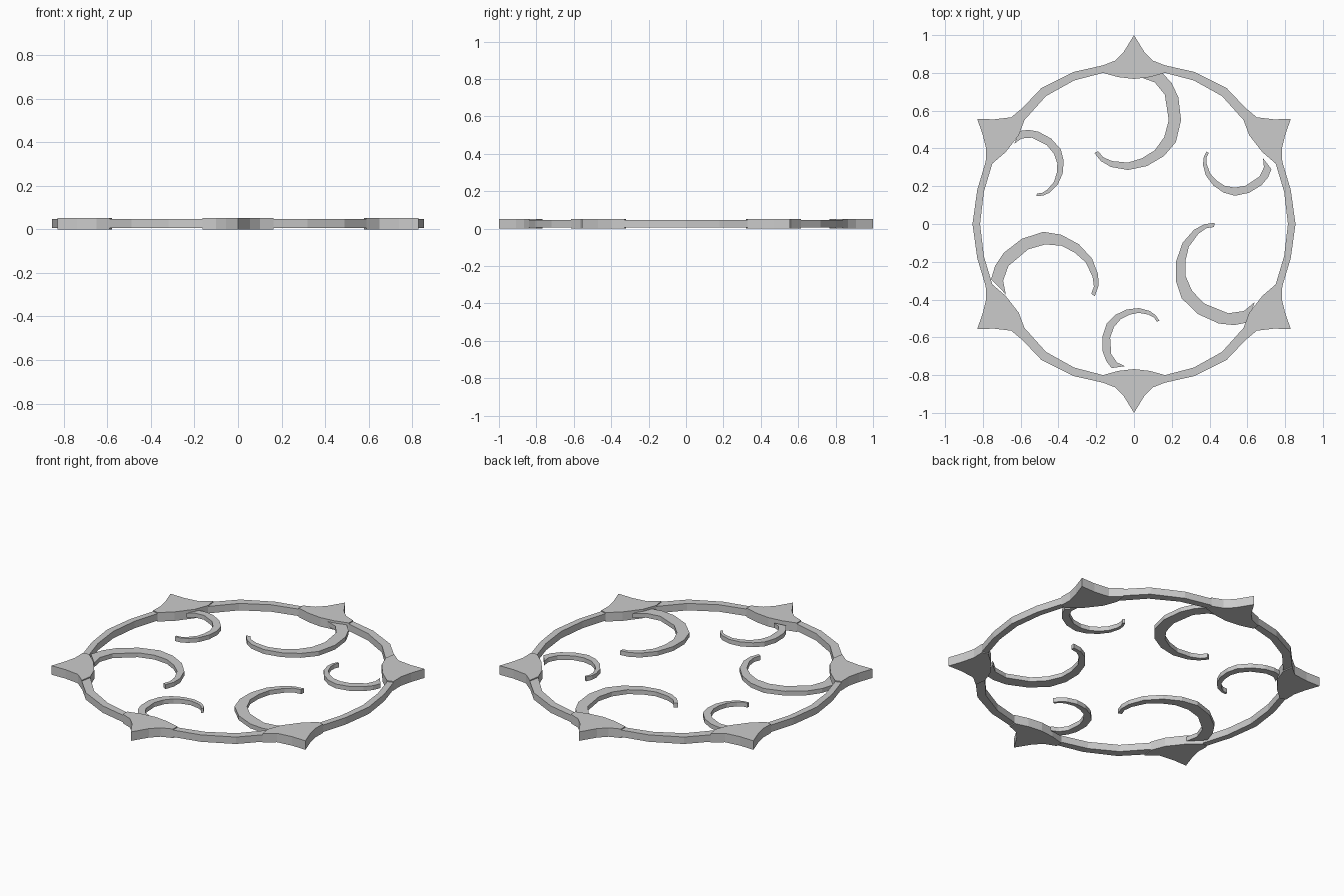
import bpy, bmesh
from math import radians
from mathutils import Vector, Matrix

cube = bpy.data.objects.get("Cube")
if cube:
    bpy.data.objects.remove(cube, do_unlink=True)


def strip(name, side_a, side_b, z0, z1, closed=False):
    """Solid band between two matching rows of 2D points."""
    bm = bmesh.new()
    rows = [[[bm.verts.new((x, y, z)) for x, y in side] for side in (side_a, side_b)]
            for z in (z0, z1)]
    (la, lb), (ua, ub) = rows
    n = len(side_a)
    for i in range(n if closed else n - 1):
        j = (i + 1) % n
        for quad in ((la, lb), (lb, ub), (ub, ua), (ua, la)):
            p, q = quad
            bm.faces.new((p[i], p[j], q[j], q[i]))
    if not closed:
        for i in (0, n - 1):
            bm.faces.new((la[i], lb[i], ub[i], ua[i]))
    bmesh.ops.recalc_face_normals(bm, faces=bm.faces)
    return finish(name, bm)


def plate(name, outline, z0, z1):
    """Flat plate with the given 2D outline."""
    bm = bmesh.new()
    face = bm.faces.new([bm.verts.new((x, y, z0)) for x, y in outline])
    top = bmesh.ops.extrude_face_region(bm, geom=[face])["geom"]
    verts = [v for v in top if isinstance(v, bmesh.types.BMVert)]
    bmesh.ops.translate(bm, verts=verts, vec=(0, 0, z1 - z0))
    bmesh.ops.recalc_face_normals(bm, faces=bm.faces)
    return finish(name, bm)


def finish(name, bm):
    mesh = bpy.data.meshes.new(name)
    bm.to_mesh(mesh)
    bm.free()
    obj = bpy.data.objects.new(name, mesh)
    bpy.context.collection.objects.link(obj)
    return obj


def flip(points, sx, sy):
    return [(x * sx, y * sy) for x, y in points]


def full_loop(quarter):
    """Mirror a quarter path, from the +y axis to the +x axis, into a loop."""
    right = quarter + flip(quarter[-2::-1], 1, -1)
    return right + flip(right[-2:0:-1], -1, 1)


# Outer ring
outer = [(0, .84), (.164, .84), (.32, .805), (.49, .72), (.59, .615),
         (.785, .33), (.83, .18), (.855, 0)]
inner = [(0, .80), (.164, .80), (.317, .76), (.466, .677), (.58, .55),
         (.75, .32), (.795, .17), (.815, 0)]
strip("ring", full_loop(outer), full_loop(inner), .006, .047, closed=True)

# Pointed plates at the front and back
half = [(0, 1), (.055, .91), (.10, .865), (.164, .84), (.164, .80), (.085, .778), (0, .768)]
end_point = half + flip(half[-2:0:-1], -1, 1)
for name, sy in (("back_point", 1), ("front_point", -1)):
    plate(name, flip(end_point, 1, sy), 0, .053)

# Four pointed plates at the sides
side_point = [(.83, .556), (.74, .554), (.65, .565), (.59, .615), (.58, .55),
              (.61, .47), (.68, .38), (.75, .32), (.785, .33), (.783, .40), (.80, .47)]
for name, sx, sy in (("back_left_point", 1, 1), ("back_right_point", -1, 1),
                     ("front_left_point", 1, -1), ("front_right_point", -1, -1)):
    plate(name, flip(side_point, sx, sy), 0, .053)

# Tapered curls, all one shape measured from its tip
curl_out = [(.15, .80), (.20, .745), (.235, .67), (.249, .55), (.222, .434), (.159, .36),
            (.069, .307), (-.032, .286), (-.122, .302), (-.175, .333), (-.21, .376)]
curl_in = [(.04, .775), (.11, .75), (.163, .685), (.184, .55), (.16, .46), (.11, .39),
           (.042, .348), (-.032, .325), (-.116, .333), (-.164, .354), (-.19, .386)]
curl_tip = Vector((-.2, .381))


def curl(name, tip, angle, scale):
    turn = Matrix.Rotation(radians(angle), 2)
    sides = [[turn @ (Vector(p) - curl_tip) * scale + Vector(tip) for p in side]
             for side in (curl_out, curl_in)]
    strip(name, *sides, .014, .040)


curl("large_curl_back", curl_tip, 0, 1)
curl("large_curl_right", (-.217, -.376), 121, 1)
curl("large_curl_left", (.425, -.005), -121, 1)
curl("small_curl_front", (.128, -.515), 175, .64)
curl("small_curl_right", (-.515, .155), 55, .64)
curl("small_curl_left", (.39, .38), -65, .64)
